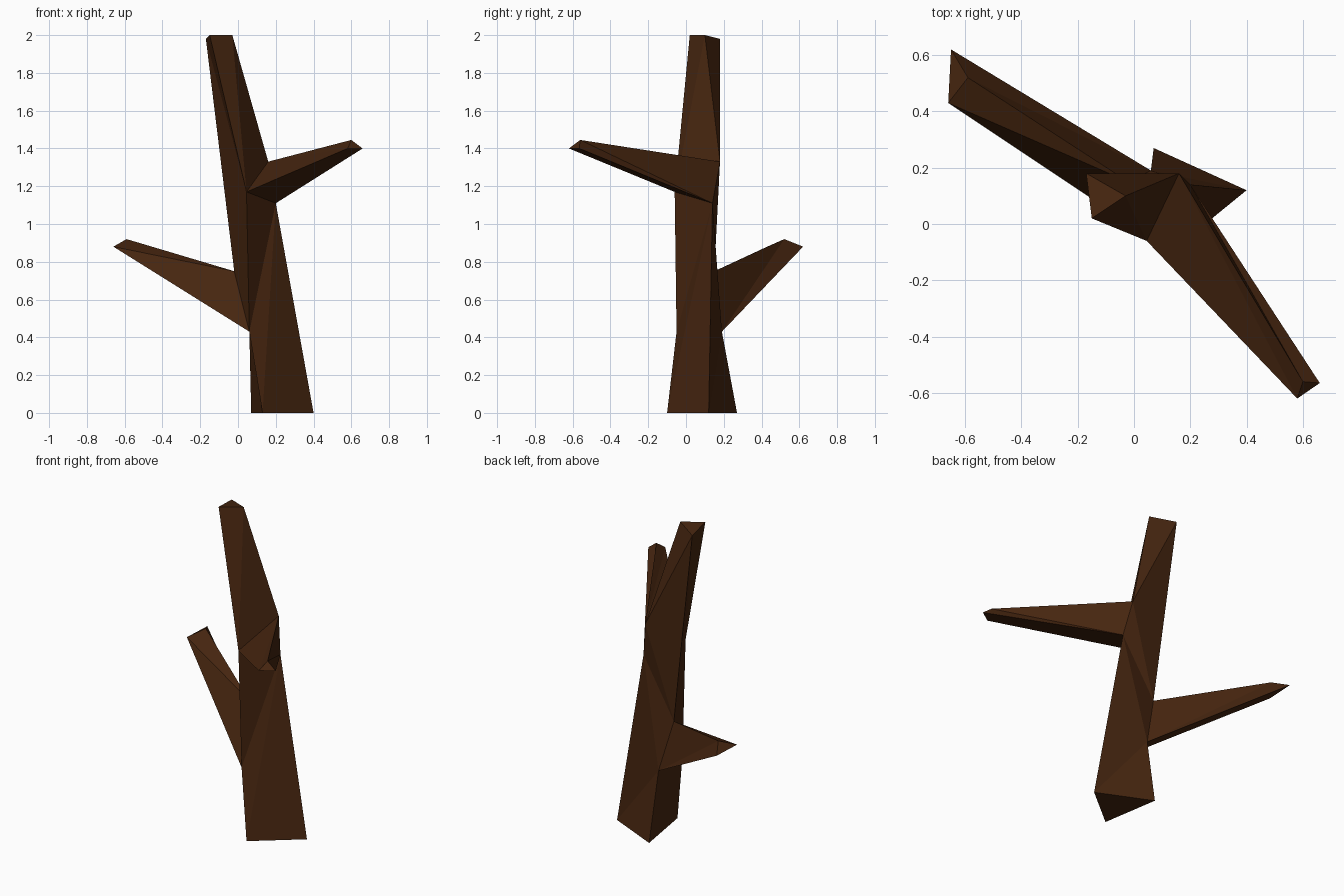
import bpy, bmesh

if "Cube" in bpy.data.objects:
    bpy.data.objects.remove(bpy.data.objects["Cube"])

bark = bpy.data.materials.new("dark_brown_bark")
bark.diffuse_color = (0.062, 0.019, 0.005, 1.0)
bark.use_nodes = True
bark.node_tree.nodes["Principled BSDF"].inputs["Base Color"].default_value = bark.diffuse_color

bm = bmesh.new()


def chain(*points):
    return [bm.verts.new(p) for p in points]


def strip(*tris):
    for t in tris:
        bm.faces.new(t)


def branch(root, tip):
    """Three-sided limb from a root triangle on the trunk to a capped tip."""
    for i in range(3):
        j = (i + 1) % 3
        bm.faces.new((root[i], root[j], tip[j]))
        bm.faces.new((root[i], tip[j], tip[i]))
    bm.faces.new(tip)


# Trunk: three ridges running from the ground to the top
f0, f1, f2, f3 = chain((0.13, -0.10, 0), (0.06, -0.05, 0.43),
                       (0.045, -0.06, 1.17), (-0.15, 0.02, 2.0))
r0, r1, r2, r3 = chain((0.40, 0.12, 0), (0.20, 0.14, 1.11),
                       (0.16, 0.18, 1.33), (-0.03, 0.10, 2.0))
b0, b1, b2, b3 = chain((0.07, 0.27, 0), (0.06, 0.19, 0.43),
                       (-0.02, 0.15, 0.75), (-0.17, 0.18, 1.98))

# Front right side, left side, back side, then the two ends
strip((f0, r0, r1), (f0, r1, f1), (f1, r1, f2), (f2, r2, r3), (f2, r3, f3))
strip((f0, f1, b1), (f0, b1, b0), (f1, f2, b2), (f2, b3, b2), (f2, f3, b3))
strip((b0, b1, r0), (b1, r1, r0), (b1, b2, r1), (b2, r2, r1),
      (b2, b3, r2), (b3, r3, r2))
strip((f0, r0, b0), (f3, r3, b3))

# Upper branch reaching front right
branch((f2, r1, r2), chain((0.58, -0.62, 1.40), (0.66, -0.565, 1.40),
                           (0.60, -0.56, 1.445)))
# Lower branch reaching back left
branch((f1, b1, b2), chain((-0.66, 0.43, 0.88), (-0.65, 0.62, 0.88),
                           (-0.59, 0.52, 0.92)))

bmesh.ops.recalc_face_normals(bm, faces=bm.faces[:])
mesh = bpy.data.meshes.new("bare_tree_trunk")
bm.to_mesh(mesh)
bm.free()
mesh.materials.append(bark)
bpy.context.collection.objects.link(bpy.data.objects.new("bare_tree_trunk", mesh))
